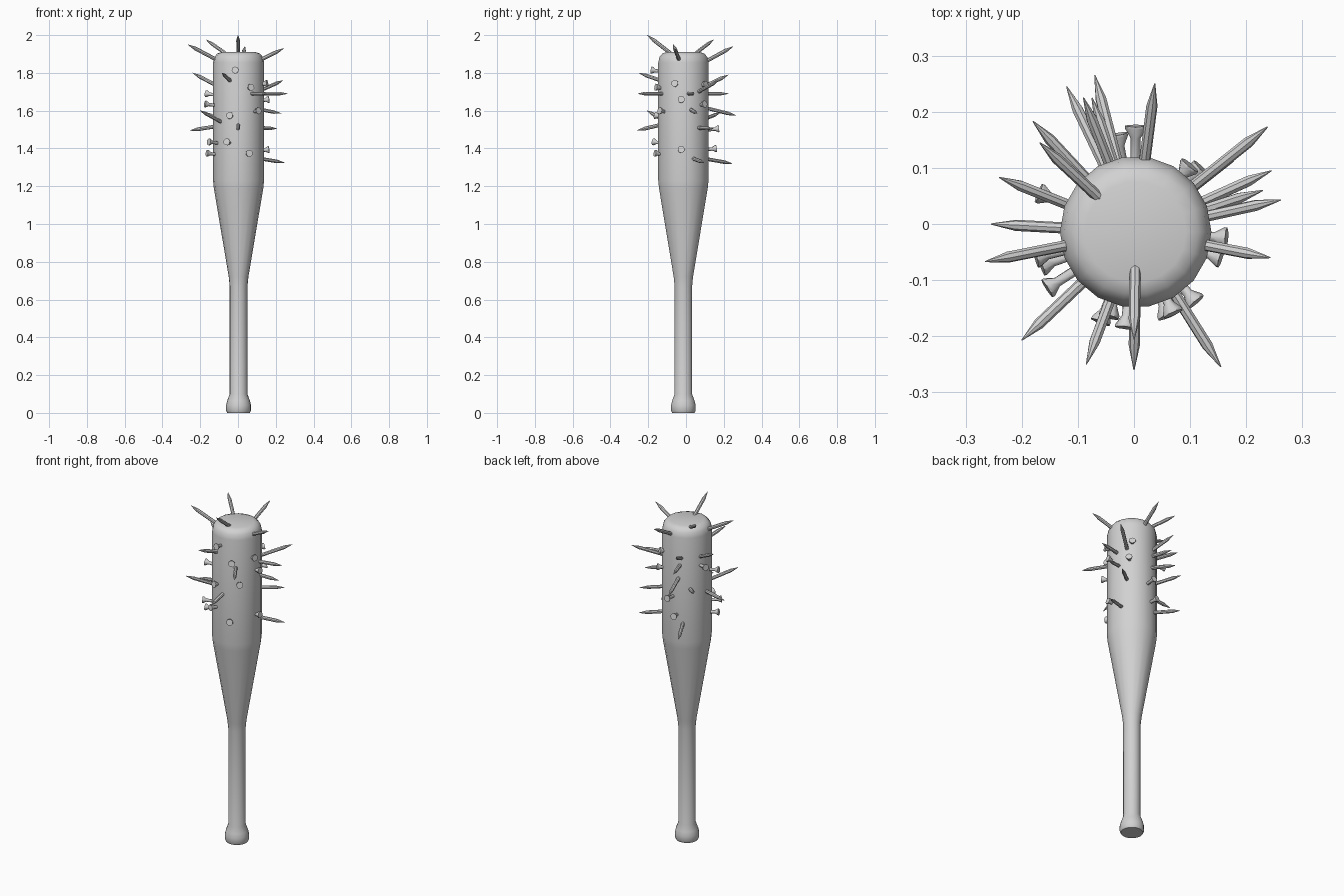
import bpy, bmesh, math
from mathutils import Vector

if "Cube" in bpy.data.objects:
    bpy.data.objects.remove(bpy.data.objects["Cube"], do_unlink=True)

grey = bpy.data.materials.new("plain grey")
grey.use_nodes = True
colour = (0.64, 0.64, 0.64, 1)
grey.diffuse_color = colour
grey.node_tree.nodes["Principled BSDF"].inputs["Base Color"].default_value = colour

AXIS = Vector((0.003, -0.014, 0))


def lathe(name, profile, sides, start, direction, angle):
    """Turn a (radius, distance) profile around an axis."""
    bm = bmesh.new()
    turn = Vector((0, 0, 1)).rotation_difference(direction)
    rings = []
    for radius, distance in profile:
        ring = []
        for i in range(sides):
            a = math.tau * i / sides
            point = Vector((radius * math.cos(a), radius * math.sin(a), distance))
            ring.append(bm.verts.new(turn @ point + start))
        rings.append(ring)
    for low, high in zip(rings, rings[1:]):
        for i in range(sides):
            j = (i + 1) % sides
            bm.faces.new((low[i], low[j], high[j], high[i]))
    bm.faces.new(rings[0][::-1])
    bm.faces.new(rings[-1])
    mesh = bpy.data.meshes.new(name)
    bm.to_mesh(mesh)
    bm.free()
    mesh.materials.append(grey)
    part = bpy.data.objects.new(name, mesh)
    bpy.context.collection.objects.link(part)
    bpy.ops.object.select_all(action="DESELECT")
    part.select_set(True)
    bpy.context.view_layer.objects.active = part
    bpy.ops.object.shade_smooth_by_angle(angle=math.radians(angle))
    return part


def inner_point(outer, radius, height):
    """Point inside the bat on the line from its axis to an outer point."""
    flat = Vector((outer.x, outer.y, 0)) - AXIS
    point = AXIS + flat.normalized() * radius
    point.z = height
    return point


# Bat: knob, handle, taper and barrel
bat_profile = [(0.06, 0), (0.066, 0.012), (0.066, 0.04), (0.06, 0.065), (0.047, 0.1),
               (0.047, 0.67), (0.052, 0.72), (0.131, 1.19), (0.135, 1.23),
               (0.135, 1.855), (0.128, 1.885), (0.112, 1.903), (0.09, 1.91)]
lathe("bat", bat_profile, 18, AXIS, Vector((0, 0, 1)), 40)

# Long nails driven through, points outward: tip, base height
spikes = [
    (-.265, -.067, 1.95, 1.86), (.243, -.06, 1.93, 1.86), (.037, .25, 1.94, 1.85),
    (-.24, .083, 1.8, 1.72), (-.255, 0, 1.495, 1.52), (-.2, -.207, 1.6, 1.53),
    (.262, .043, 1.69, 1.69), (.238, .173, 1.76, 1.69), (.23, .06, 1.585, 1.61),
    (.205, .145, 1.505, 1.51), (.245, .095, 1.325, 1.35), (-.12, .245, 1.32, 1.35),
    (0, -.26, 1.495, 1.53), (-.085, -.25, 1.8, 1.75), (.155, -.255, 1.69, 1.69),
    (-.07, .265, 1.575, 1.62), (-.09, .225, 1.79, 1.72), (-.075, .225, 1.69, 1.69),
    (-.18, .183, 1.59, 1.54),
]
# Nails in the rounded top start nearer the axis
top_spikes = [(0, -.205, 2, 1.89), (-.168, .145, 1.975, 1.88)]
for group, radius in ((spikes, 0.1), (top_spikes, 0.05)):
    for x, y, z, base in group:
        tip = Vector((x, y, z))
        start = inner_point(tip, radius, base)
        span = tip - start
        length = span.length
        lathe("nail_spike", [(.01, 0), (.01, length - .045), (.001, length)],
              8, start, span, 40)

# Short nails, heads outward: centre of head
heads = [
    (-.015, -.185, 1.815), (.07, -.16, 1.725), (-.045, -.165, 1.575),
    (-.06, -.175, 1.435), (.06, -.165, 1.375), (.11, -.14, 1.6),
    (.155, -.06, 1.745), (.165, -.025, 1.66), (.165, -.025, 1.395),
    (.1, .105, 1.74), (.12, .1, 1.635), (.003, .175, 1.505),
    (-.03, .16, 1.4), (-.17, .055, 1.69), (-.175, -.06, 1.635),
    (-.155, -.115, 1.435), (-.165, -.075, 1.375),
]
for place in heads:
    head = Vector(place)
    start = inner_point(head, 0.1, head.z - 0.01)
    span = head - start
    length = span.length
    lathe("nail_head", [(.009, 0), (.009, length - .022), (.019, length - .005),
                        (.019, length)], 8, start, span, 40)
